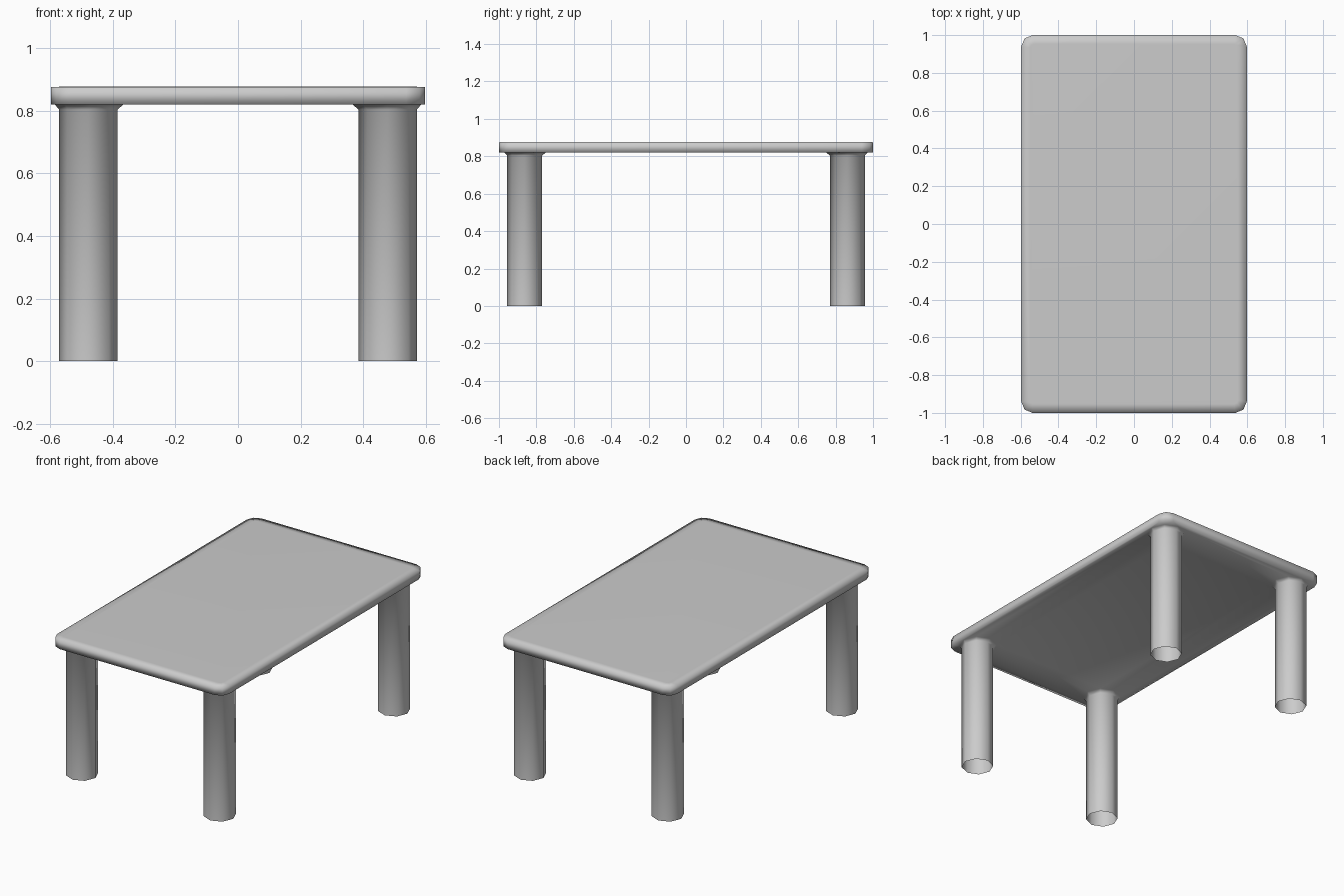
import bpy, bmesh
from math import cos, sin, pi

if "Cube" in bpy.data.objects:
    bpy.data.objects.remove(bpy.data.objects["Cube"])

bm = bmesh.new()


def ring(points, z):
    return [bm.verts.new((x, y, z)) for x, y in points]


def bridge(low, high):
    n = len(low)
    for i in range(n):
        j = (i + 1) % n
        bm.faces.new((low[i], low[j], high[j], high[i]))


def rounded_rect(hx, hy, r):
    # three points per corner, counter-clockwise
    pts = []
    for k, (sx, sy) in enumerate([(1, 1), (-1, 1), (-1, -1), (1, -1)]):
        for s in range(3):
            a = k * pi / 2 + s * pi / 4
            pts.append((sx * (hx - r) + r * cos(a), sy * (hy - r) + r * sin(a)))
    return pts


def octagon(cx, cy, r):
    return [(cx + r * cos(i * pi / 4), cy + r * sin(i * pi / 4)) for i in range(8)]


def ring_edges(vs):
    return [bm.edges.get((vs[i], vs[(i + 1) % len(vs)])) for i in range(len(vs))]


# slab: side wall, top border strip, flat top
bottom = ring(rounded_rect(0.597, 1.0, 0.06), 0.82)
upper = ring(rounded_rect(0.597, 1.0, 0.06), 0.875)
inner = ring(rounded_rect(0.55, 0.953, 0.02), 0.877)
bridge(bottom, upper)
bridge(upper, inner)
bm.faces.new(inner)
boundary = ring_edges(bottom)

# four open octagonal legs, flaring into the underside
for sx in (-1, 1):
    for sy in (-1, 1):
        foot = ring(octagon(sx * 0.478, sy * 0.863, 0.093), 0)
        neck = ring(octagon(sx * 0.478, sy * 0.863, 0.093), 0.803)
        flare = ring(octagon(sx * 0.475, sy * 0.86, 0.11), 0.82)
        bridge(foot, neck)
        bridge(neck, flare)
        boundary += ring_edges(flare)

# underside with holes where the legs join
bmesh.ops.triangle_fill(bm, edges=boundary, use_beauty=True, use_dissolve=False,
                        normal=(0, 0, -1))
bmesh.ops.recalc_face_normals(bm, faces=bm.faces)
for f in bm.faces:
    f.smooth = True

mesh = bpy.data.meshes.new("table")
bm.to_mesh(mesh)
bm.free()
bpy.context.collection.objects.link(bpy.data.objects.new("table", mesh))
